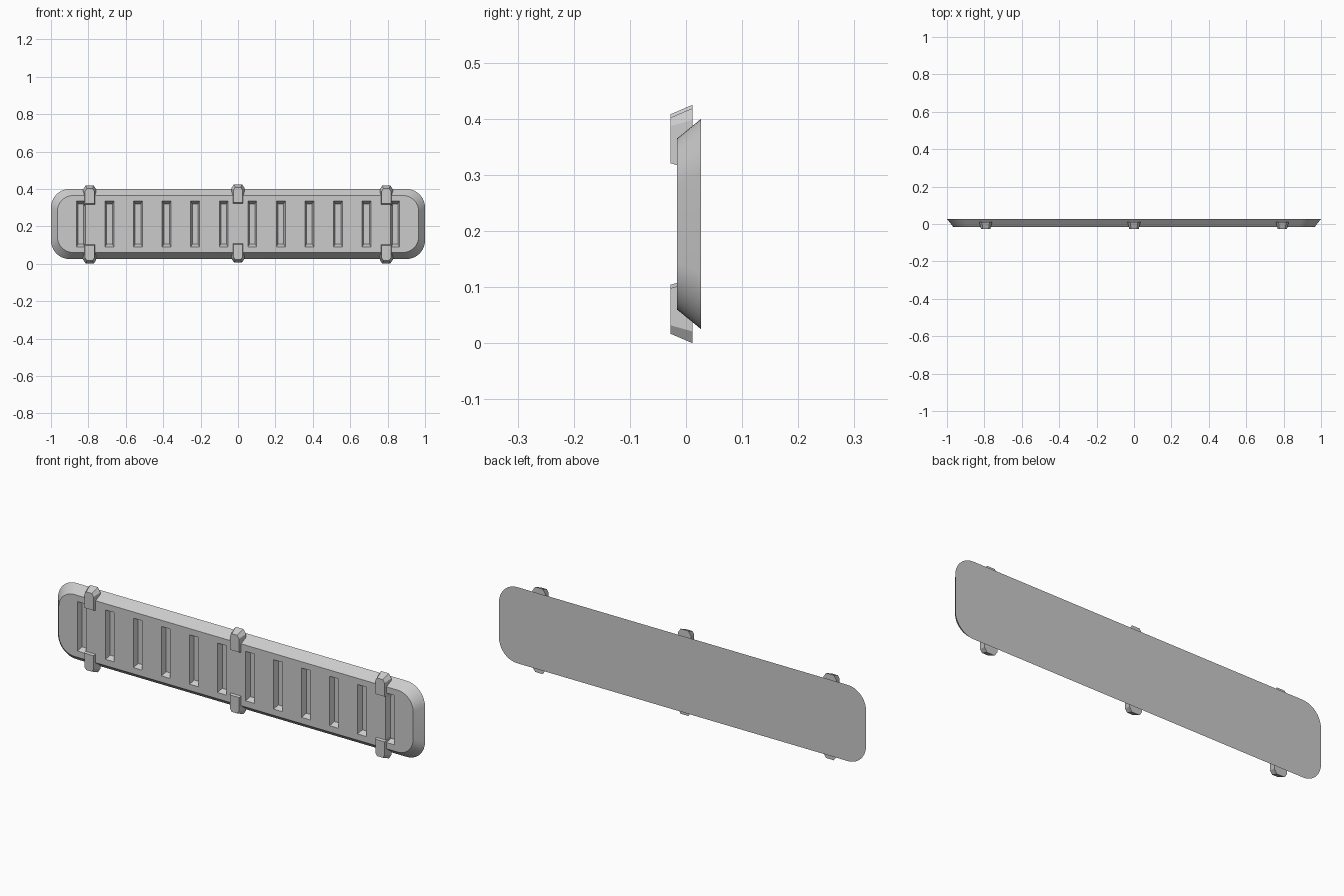
import bpy, bmesh
from math import cos, sin, pi, radians

if "Cube" in bpy.data.objects:
    bpy.data.objects.remove(bpy.data.objects["Cube"])

MID_Z = 0.2125


def rounded_rect(w, h, r, seg):
    """Outline in x/z, centred on the origin, with rounded corners."""
    pts = []
    for i, (sx, sz) in enumerate([(1, 1), (-1, 1), (-1, -1), (1, -1)]):
        for k in range(seg + 1):
            a = (i + k / seg) * pi / 2
            pts.append((sx * (w / 2 - r) + r * cos(a), sz * (h / 2 - r) + r * sin(a)))
    return pts


def loft(bm, front, yf, back, yb):
    """Solid between two matching outlines."""
    a = [bm.verts.new((x, yf, z)) for x, z in front]
    b = [bm.verts.new((x, yb, z)) for x, z in back]
    n = len(a)
    bm.faces.new(a)
    bm.faces.new(b[::-1])
    for i in range(n):
        j = (i + 1) % n
        bm.faces.new((a[i], b[i], b[j], a[j]))


def finish(bm, name, z=0.0):
    bmesh.ops.recalc_face_normals(bm, faces=bm.faces)
    me = bpy.data.meshes.new(name)
    bm.to_mesh(me)
    bm.free()
    ob = bpy.data.objects.new(name, me)
    ob.location.z = z
    bpy.context.collection.objects.link(ob)
    return ob


def box_outline(w, h, x=0.0):
    return [(x + w / 2, h / 2), (x - w / 2, h / 2), (x - w / 2, -h / 2), (x + w / 2, -h / 2)]


# Plate with sloping rim and rounded corners
bm = bmesh.new()
loft(bm, rounded_rect(1.932, 0.305, 0.085, 10), -0.016,
     rounded_rect(2.0, 0.375, 0.1, 10), 0.027)
plate = finish(bm, "plate", MID_Z)

# Row of tapered slots cut into the front
bm = bmesh.new()
for i in range(12):
    x = (i - 5.5) * 0.1527
    loft(bm, box_outline(0.062, 0.266, x), -0.036, box_outline(0.03, 0.216, x), 0.008)
cutter = finish(bm, "slot_cutter", MID_Z)
cutter.hide_render = True
mod = plate.modifiers.new("slots", 'BOOLEAN')
mod.operation = 'DIFFERENCE'
mod.solver = 'EXACT'
mod.object = cutter
bpy.context.view_layer.objects.active = plate
plate.select_set(True)
bpy.ops.object.modifier_apply(modifier=mod.name)
bpy.data.objects.remove(cutter)
bpy.ops.object.shade_smooth_by_angle(angle=radians(25))


def clip_outline(w, z0, z1, c, x, sign):
    """Strip with its outer corners cut, mirrored up or down by sign."""
    h = w / 2
    pts = [(-h, z0), (h, z0), (h, z1 - c * 1.5), (h - c, z1), (c - h, z1), (-h, z1 - c * 1.5)]
    return [(x + px, sign * (pz - MID_Z)) for px, pz in pts]


# Clips gripping the upper and lower edges
for label, x, dz in (("left", -0.793, -0.003), ("middle", 0, 0.003), ("right", 0.793, -0.003)):
    for edge, sign in (("upper", 1), ("lower", -1)):
        bm = bmesh.new()
        loft(bm, clip_outline(0.05, 0.324, 0.405, 0.010, x, sign), -0.028,
             clip_outline(0.07, 0.312, 0.422, 0.014, x, sign), 0.012)
        finish(bm, f"{edge}_{label}_clip", MID_Z + dz)
